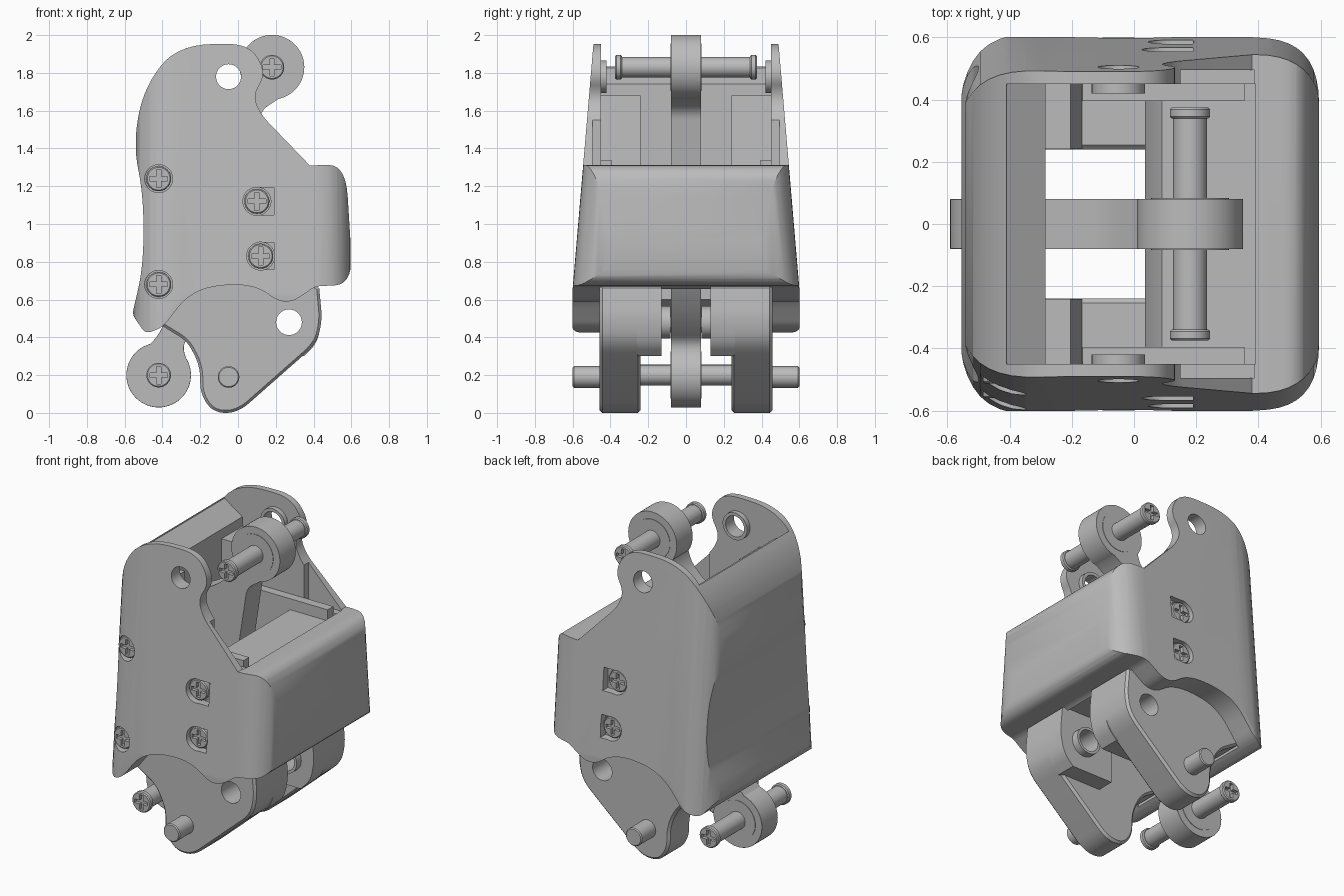
import bpy, bmesh, math
from mathutils import Vector

if "Cube" in bpy.data.objects:
    bpy.data.objects.remove(bpy.data.objects["Cube"], do_unlink=True)

grey = bpy.data.materials.new("satin grey")
grey.use_nodes = True
grey.diffuse_color = (0.5, 0.5, 0.5, 1)
grey.node_tree.nodes["Principled BSDF"].inputs["Base Color"].default_value = (0.5, 0.5, 0.5, 1)
parts = []


def finish(bm, name):
    bmesh.ops.recalc_face_normals(bm, faces=bm.faces)
    mesh = bpy.data.meshes.new(name)
    bm.to_mesh(mesh)
    bm.free()
    obj = bpy.data.objects.new(name, mesh)
    bpy.context.collection.objects.link(obj)
    parts.append(obj)
    return obj


def rounded(points, steps=7):
    """Corner list of (a, b) or (a, b, radius) to a smooth outline."""
    out = []
    for i, p in enumerate(points):
        c = Vector(p[:2])
        if len(p) < 3:
            out.append(c)
            continue
        a, b = Vector(points[i - 1][:2]) - c, Vector(points[(i + 1) % len(points)][:2]) - c
        a *= min(p[2] / a.length, 0.49)
        b *= min(p[2] / b.length, 0.49)
        for k in range(steps + 1):
            t = k / steps
            out.append(c + a * (1 - t) ** 2 + b * t ** 2)
    return out


def loft(name, low, high):
    bm = bmesh.new()
    rings = [[bm.verts.new(p) for p in ring] for ring in (low, high)]
    for ring in rings:
        bm.faces.new(ring)
    n = len(low)
    for i in range(n):
        j = (i + 1) % n
        bm.faces.new((rings[0][i], rings[0][j], rings[1][j], rings[1][i]))
    return finish(bm, name)


def prism(name, points, y0, y1):
    """Side outline extruded across y."""
    shape = rounded(points)
    return loft(name, [(p.x, y0, p.y) for p in shape], [(p.x, y1, p.y) for p in shape])


def box(name, x0, x1, y0, y1, z0, z1):
    return prism(name, [(x0, z0), (x1, z0), (x1, z1), (x0, z1)], y0, y1)


def rod(name, x, z, r, y0, y1, sides=40):
    ring = [(x + r * math.cos(2 * math.pi * k / sides), z + r * math.sin(2 * math.pi * k / sides))
            for k in range(sides)]
    return prism(name, ring, y0, y1)


def apply_modifiers(obj):
    bpy.context.view_layer.update()
    mesh = bpy.data.meshes.new_from_object(obj.evaluated_get(bpy.context.evaluated_depsgraph_get()))
    obj.modifiers.clear()
    obj.data = mesh


def combine(obj, tool, operation="DIFFERENCE"):
    mod = obj.modifiers.new("cut", "BOOLEAN")
    mod.operation, mod.solver, mod.object = operation, "EXACT", tool
    apply_modifiers(obj)
    parts.remove(tool)
    bpy.data.objects.remove(tool, do_unlink=True)


def bevel(obj, width):
    mod = obj.modifiers.new("edge", "BEVEL")
    mod.width, mod.segments, mod.limit_method = width, 1, "ANGLE"
    mod.angle_limit = math.radians(60)
    apply_modifiers(obj)


def cross_head(name, x, z, r, y_in, y_out):
    """Screw head with a cross recess on its outer end."""
    head = rod(name, x, z, r, y_in, y_out)
    bevel(head, 0.006)
    s = 1 if y_out > y_in else -1
    a, b = y_out - s * 0.022, y_out + s * 0.03
    arm, half = r * 0.72, r * 0.18
    plus = [(arm, half), (half, half), (half, arm)]
    plus += [(-u, v) for u, v in reversed(plus)]
    plus += [(-u, -v) for u, v in plus]
    combine(head, prism("cutter", [(x + u, z + v) for u, v in plus], a, b))


def half_width(z):
    return 0.605 - (z - 0.6) * 0.085


# Outer shell: tapered rounded tube trimmed to the side outline
def shell_ring(z):
    h = half_width(z)
    return [(p.x, p.y, z) for p in rounded(
        [(-0.56, -h, 0.26), (0.595, -h, 0.2), (0.595, h, 0.2), (-0.56, h, 0.26)], 10)]


shell = loft("outer_shell", shell_ring(0.3), shell_ring(2.1))
outline = [(0.41, 0.67, 0.03), (0.61, 0.68, 0.17), (0.57, 1.315, 0.17), (0.38, 1.31),
           (0.12, 1.58, 0.06), (0.08, 1.68, 0.06), (0.15, 1.8, 0.08), (0.06, 1.955, 0.12),
           (-0.32, 1.95, 0.2), (-0.5, 1.72, 0.16), (-0.555, 1.42, 0.2), (-0.5, 1.15, 0.2),
           (-0.5, 0.78, 0.2), (-0.56, 0.52, 0.03), (-0.49, 0.42, 0.03), (-0.4, 0.45, 0.05),
           (-0.24, 0.66, 0.15), (0.08, 0.69, 0.15), (0.25, 0.56, 0.12)]
combine(shell, prism("cutter", outline, -0.602, 0.602), "INTERSECT")
combine(shell, box("cutter", -0.41, 0.39, -0.45, 0.45, 0, 3))
for s in (-1, 1):
    combine(shell, box("cutter", 0.15, 0.388, s * 0.44, s * 0.495, 1.3, 1.62))
combine(shell, rod("cutter", -0.05, 1.78, 0.066, -1, 1))

# Recessed side screws
screws = [(0.1, 1.12, -1, 0), (0.12, 0.83, -1, 0), (0.1, 1.12, 1, 0), (0.12, 0.83, 1, 0),
          (-0.42, 1.24, -1, 0.02), (-0.42, 0.68, -1, 0.02)]
for x, z, s, drop in screws:
    y = s * (half_width(z) - drop)
    combine(shell, rod("cutter", x, z, 0.074, y - s * 0.055, y + s * 0.2))
    if x > 0:
        combine(shell, box("cutter", x, 0.19, y - s * 0.045, y + s * 0.2, z - 0.072, z + 0.072))
    cross_head("side_screw", x, z, 0.066, y - s * 0.075, y - s * 0.018)

# Inner frame: rear wall with sloped top, and front cross member
prism("rear_wall", [(-0.42, 0.5), (-0.285, 0.6), (-0.285, 1.74), (-0.41, 1.825), (-0.42, 1.81)],
      -0.455, 0.455)
prism("cross_member", [(0.035, 0.67), (0.4, 0.67), (0.4, 1.27), (0.09, 1.27), (0.035, 1.17)],
      -0.455, 0.455)

# Lower clevis plates, steps, bosses, cheeks and pivot stubs, both sides
clevis_front = [(0.42, 0.37, 0.08), (0.445, 0.5, 0.05), (0.43, 0.66), (0.39, 0.69)]
clevis_outline = [(-0.2, 0.1, 0.06), (-0.13, 0.0, 0.07), (0.0, 0.0, 0.08)] + clevis_front + [
    (0.39, 1.0), (-0.4, 1.0), (-0.4, 0.46), (-0.27, 0.38, 0.05), (-0.2, 0.25, 0.08)]
for s, side in ((-1, "right"), (1, "left")):
    plate = prism("clevis_plate_" + side, clevis_outline, s * 0.24, s * 0.457)
    bevel(plate, 0.014)
    step = prism("clevis_step_" + side, [(0.06, 0.3), (0.35, 0.3)] + clevis_front + [(0.06, 0.69)],
                 s * 0.13, s * 0.26)
    boss = rod("clevis_boss_" + side, 0.27, 0.48, 0.085, s * 0.083, s * 0.14)
    for piece in (plate, step, boss):
        combine(piece, rod("cutter", 0.27, 0.48, 0.068, -1, 1))
    prism("rear_block_" + side, [(-0.3, 0.95), (-0.165, 0.95), (-0.205, 1.68), (-0.3, 1.68)],
          s * 0.242, s * 0.454)
    box("inner_cheek_" + side, -0.165, 0.355, s * 0.395, s * 0.452, 0.98, 1.34)
    collar = rod("top_collar_" + side, -0.05, 1.78, 0.086, s * 0.42, s * 0.455)
    combine(collar, rod("cutter", -0.05, 1.78, 0.066, -1, 1))
    bevel(rod("pivot_stub_" + side, -0.05, 0.19, 0.057, s * 0.3, s * 0.6), 0.006)

# Chain links: round eye with an arm reaching into the frame
links = {
    "upper": (0.18, 1.83, [(0.1, 1.96), (0.055, 1.85, 0.06), (0.03, 1.68, 0.06), (-0.08, 1.57, 0.06),
                           (-0.3, 1.45), (-0.3, 1.1), (0.05, 1.15), (0.12, 1.6, 0.05), (0.24, 1.68)]),
    "lower": (-0.42, 0.2, [(-0.5, 0.33), (-0.41, 0.42, 0.06), (-0.32, 0.75), (0.04, 0.8), (-0.08, 0.55),
                           (-0.3, 0.37, 0.06), (-0.26, 0.24)])}
for level, (x, z, arm) in links.items():
    link = rod("link_" + level, x, z, 0.171, -0.08, 0.08, 64)
    combine(link, prism("arm", arm, -0.08, 0.08), "UNION")
    bevel(link, 0.01)
    rod("link_bushing_" + level, x, z, 0.125, -0.083, 0.083, 48)
    rod("link_pin_" + level, x, z, 0.055, -0.345, 0.345)
    for s in (-1, 1):
        cross_head("link_pin_head_" + level, x, z, 0.065, s * 0.34, s * 0.375)

# Colour and shading
for obj in parts:
    obj.data.materials.clear()
    obj.data.materials.append(grey)
    for face in obj.data.polygons:
        face.material_index = 0
    bpy.ops.object.select_all(action="DESELECT")
    obj.select_set(True)
    bpy.context.view_layer.objects.active = obj
    bpy.ops.object.shade_smooth_by_angle(angle=math.radians(30))
